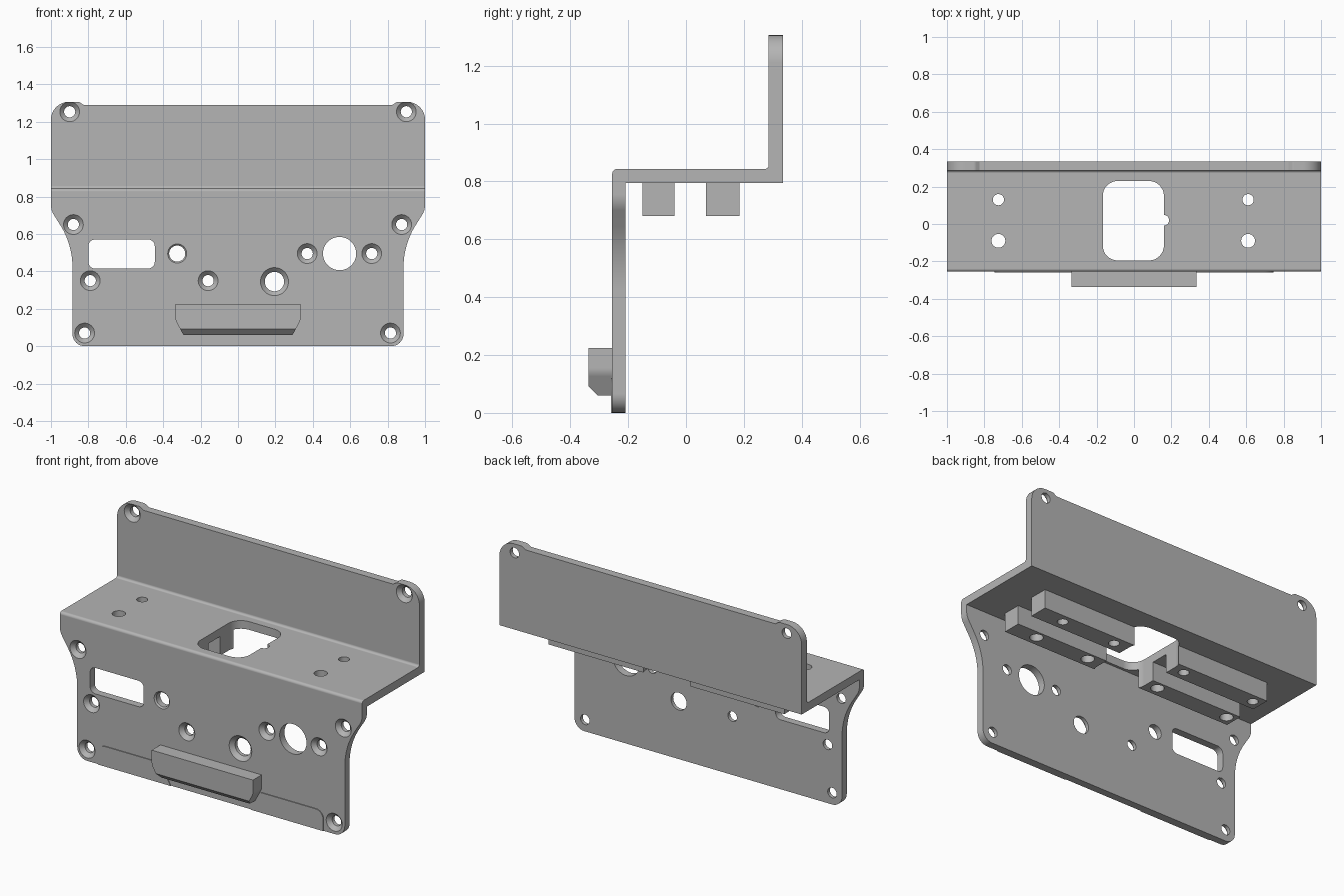
import bpy, bmesh, math
from mathutils import Vector

if "Cube" in bpy.data.objects:
    bpy.data.objects.remove(bpy.data.objects["Cube"])

grey = bpy.data.materials.new("plain grey")
grey.use_nodes = True
grey.diffuse_color = (0.46, 0.46, 0.46, 1)
grey.node_tree.nodes["Principled BSDF"].inputs["Base Color"].default_value = (0.46, 0.46, 0.46, 1)


def rounded(corners, steps=8):
    """Polygon whose corners (u, v, radius) are filleted."""
    out = []
    for i, c in enumerate(corners):
        p, r = Vector(c[:2]), (c[2] if len(c) > 2 else 0)
        if not r:
            out.append(p)
            continue
        a = (Vector(corners[i - 1][:2]) - p).normalized()
        b = (Vector(corners[(i + 1) % len(corners)][:2]) - p).normalized()
        half = a.angle(b) / 2
        centre = p + (a + b).normalized() * r / math.sin(half)
        s = p + a * r / math.tan(half) - centre
        e = p + b * r / math.tan(half) - centre
        a0 = math.atan2(s.y, s.x)
        sweep = (math.atan2(e.y, e.x) - a0 + math.pi) % (2 * math.pi) - math.pi
        for k in range(steps + 1):
            t = a0 + sweep * k / steps
            out.append(centre + Vector((math.cos(t), math.sin(t))) * r)
    return out


def mirrored(half):
    return half + [(-c[0],) + tuple(c[1:]) for c in reversed(half)]


def place(u, v, d, axis):
    return {"x": (d, u, v), "y": (u, d, v), "z": (u, v, d)}[axis]


def loft(bm, sections, axis):
    """Closed solid through sections [(outline, depth), ...] along an axis."""
    rings = [[bm.verts.new(place(p[0], p[1], d, axis)) for p in pts] for pts, d in sections]
    faces = [bm.faces.new(rings[0]), bm.faces.new(rings[-1])]
    n = len(rings[0])
    for r0, r1 in zip(rings, rings[1:]):
        for i in range(n):
            j = (i + 1) % n
            faces.append(bm.faces.new((r0[i], r0[j], r1[j], r1[i])))
    bmesh.ops.recalc_face_normals(bm, faces=faces)


def prism(bm, outline, d0, d1, axis):
    loft(bm, [(outline, d0), (outline, d1)], axis)


def drill(bm, u, v, rings, axis, n=32):
    """Round cutter through rings [(radius, depth), ...]."""
    loft(bm, [([(u + r * math.cos(2 * math.pi * k / n), v + r * math.sin(2 * math.pi * k / n))
                for k in range(n)], d) for r, d in rings], axis)


def make(name, bm):
    me = bpy.data.meshes.new(name)
    bm.to_mesh(me)
    bm.free()
    me.materials.append(grey)
    ob = bpy.data.objects.new(name, me)
    bpy.context.collection.objects.link(ob)
    return ob


def activate(ob):
    bpy.ops.object.select_all(action="DESELECT")
    ob.select_set(True)
    bpy.context.view_layer.objects.active = ob


def boolean(ob, cutter, operation):
    activate(ob)
    mod = ob.modifiers.new("cut", "BOOLEAN")
    mod.object, mod.operation, mod.solver = cutter, operation, "EXACT"
    bpy.ops.object.modifier_apply(modifier=mod.name)


def finish(ob):
    activate(ob)
    bpy.ops.object.shade_smooth_by_angle(angle=math.radians(28))
    mod = ob.modifiers.new("clean shading", "WEIGHTED_NORMAL")
    mod.keep_sharp = True


# Stepped bracket: side profile swept across the width
bm = bmesh.new()
prism(bm, rounded([(-0.255, 0), (-0.21, 0), (-0.21, 0.794), (0.335, 0.794), (0.335, 1.4),
                   (0.286, 1.4), (0.286, 0.843, 0.014), (-0.255, 0.843, 0.016)]), -1.0, 1.0, "x")
bracket = make("stepped_bracket", bm)

# Front outline: tapered lower plate and raised top ears
bm = bmesh.new()
prism(bm, rounded(mirrored([(0.885, 0, 0.065), (0.885, 0.544, 0.42), (1.0, 0.726, 0.1),
                            (1.0, 1.306, 0.095), (0.85, 1.306, 0.03), (0.825, 1.29)])),
      -0.6, 0.6, "y")
outline = make("outline_cutter", bm)
boolean(bracket, outline, "INTERSECT")

# Holes through the front plate and the ears
bm = bmesh.new()


def countersunk(x, z, front, wide=0.053, narrow=0.03):
    drill(bm, x, z, [(wide, front - 0.05), (wide, front), (narrow, front + wide - narrow),
                     (narrow, front + 0.1)], "y")


for x, z in [(-0.88, 0.65), (0.875, 0.65), (-0.82, 0.07), (0.815, 0.07),
             (-0.79, 0.35), (-0.16, 0.35), (0.37, 0.495), (0.715, 0.495)]:
    countersunk(x, z, -0.255)
for x in (-0.9, 0.9):
    countersunk(x, 1.253, 0.286)
countersunk(-0.325, 0.495, -0.255, 0.051, 0.043)
countersunk(0.195, 0.345, -0.255, 0.075, 0.052)
drill(bm, 0.543, 0.495, [(0.089, -0.4), (0.089, -0.1)], "y", 48)
prism(bm, rounded([(-0.8, 0.415, 0.035), (-0.445, 0.415, 0.035),
                   (-0.445, 0.57, 0.035), (-0.8, 0.57, 0.035)]), -0.4, -0.1, "y")
plate_holes = make("plate_hole_cutter", bm)
boolean(bracket, plate_holes, "DIFFERENCE")

# Shelf opening with side notch, through holes and blind rail holes
bm = bmesh.new()
prism(bm, rounded([(-0.167, -0.195, 0.08), (0.16, -0.195, 0.08), (0.16, -0.008),
                   (0.187, -0.008, 0.026), (0.187, 0.048, 0.026), (0.16, 0.048),
                   (0.16, 0.23, 0.08), (-0.167, 0.23, 0.08)]), 0.6, 0.95, "z")
for y, r in ((0.13, 0.03), (-0.09, 0.037)):
    for x in (-0.725, 0.61):
        drill(bm, x, y, [(r, 0.6), (r, 0.95)], "z")
    for x in (-0.24, 0.25):
        drill(bm, x, y, [(r, 0.6), (r, 0.77)], "z")
shelf_holes = make("shelf_hole_cutter", bm)
boolean(bracket, shelf_holes, "DIFFERENCE")
finish(bracket)

# Two rails under the shelf, split by the opening
for name, y0, y1 in (("front_rail", -0.15, -0.04), ("rear_rail", 0.07, 0.185)):
    bm = bmesh.new()
    prism(bm, [(y0, 0.68), (y1, 0.68), (y1, 0.8), (y0, 0.8)], -0.78, 0.78, "x")
    rail = make(name, bm)
    boolean(rail, shelf_holes, "DIFFERENCE")
    finish(rail)

# Projecting lip with tapered ends and a chamfered lower front edge
bm = bmesh.new()
prism(bm, rounded(mirrored([(0.292, 0.06), (0.335, 0.14, 0.06), (0.335, 0.225)])),
      -0.337, -0.25, "y")
cut = bmesh.ops.bisect_plane(bm, geom=bm.verts[:] + bm.edges[:] + bm.faces[:],
                             plane_co=(0, -0.337, 0.092), plane_no=(0, -1, -1), clear_outer=True)
bmesh.ops.holes_fill(bm, edges=[e for e in bm.edges if e.is_boundary])
bmesh.ops.recalc_face_normals(bm, faces=bm.faces)
finish(make("front_lip", bm))

# Thin raised pads on either side of the lip
for name, s in (("left_pad", 1), ("right_pad", -1)):
    bm = bmesh.new()
    prism(bm, rounded([(s * 0.265, 0), (s * 0.33, 0.12), (s * 0.745, 0.12, 0.05),
                       (s * 0.745, 0)]), -0.26, -0.25, "y")
    finish(make(name, bm))

for helper in (outline, plate_holes, shelf_holes):
    bpy.data.objects.remove(helper)
